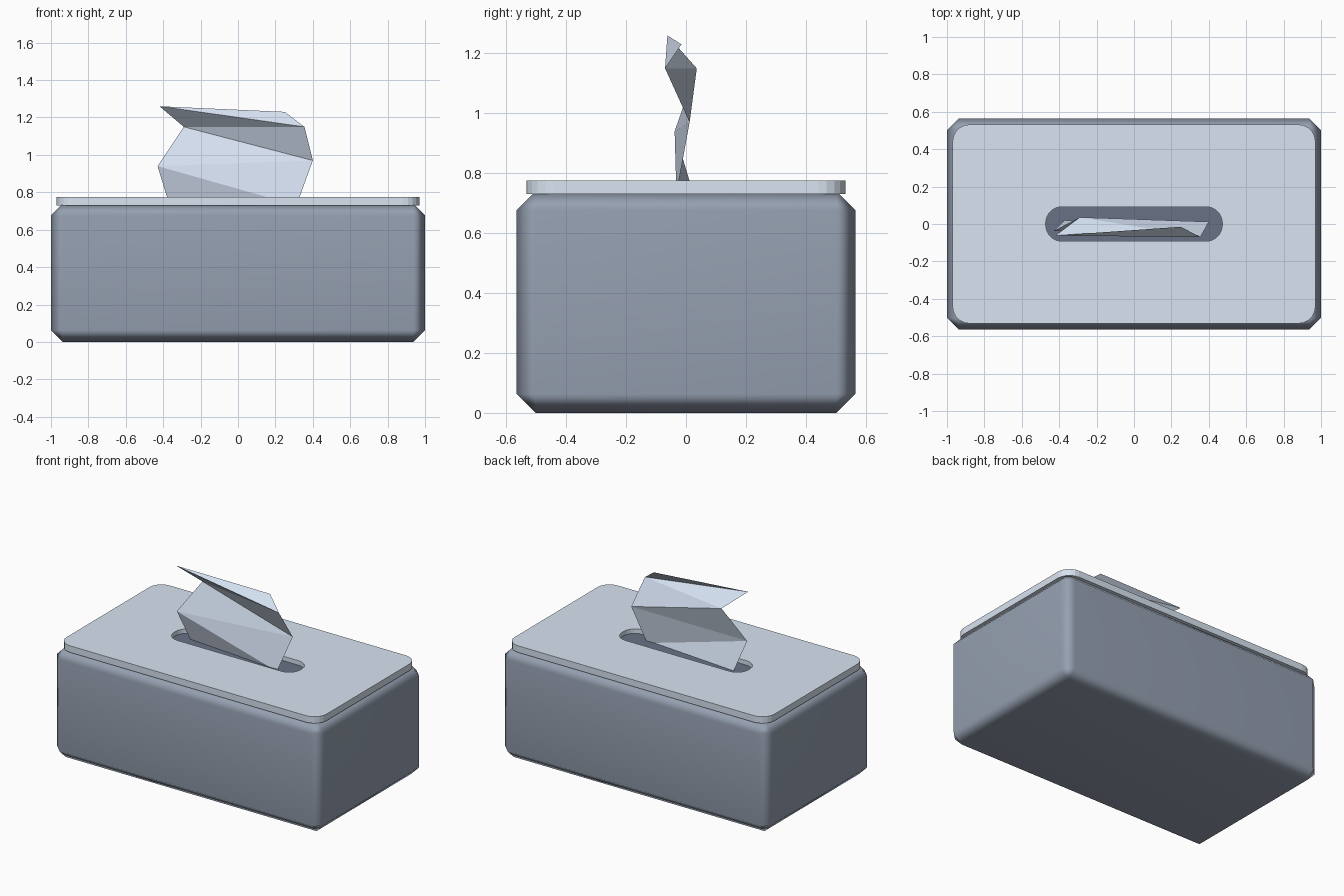
import bpy, bmesh
from math import sin, cos, pi, radians

if "Cube" in bpy.data.objects:
    bpy.data.objects.remove(bpy.data.objects["Cube"])


def make_object(name, bm, color):
    bmesh.ops.recalc_face_normals(bm, faces=bm.faces)
    mesh = bpy.data.meshes.new(name)
    bm.to_mesh(mesh)
    bm.free()
    obj = bpy.data.objects.new(name, mesh)
    bpy.context.collection.objects.link(obj)
    mat = bpy.data.materials.new(name + "_color")
    mat.diffuse_color = (*color, 1)
    mat.use_nodes = True
    mat.node_tree.nodes["Principled BSDF"].inputs["Base Color"].default_value = mat.diffuse_color
    mesh.materials.append(mat)
    return obj


def rounded_ring(bm, hx, hy, r, z, seg=5):
    """Loop of vertices around a rounded rectangle."""
    ring = []
    for k, (sx, sy) in enumerate([(1, 1), (-1, 1), (-1, -1), (1, -1)]):
        for i in range(seg + 1):
            a = (k + i / seg) * pi / 2
            ring.append(bm.verts.new((sx * (hx - r) + r * cos(a),
                                      sy * (hy - r) + r * sin(a), z)))
    return ring


def bridge(bm, a, b):
    n = len(a)
    for i in range(n):
        j = (i + 1) % n
        bm.faces.new((a[i], a[j], b[j], b[i]))


# Box body: chamfered block with soft shading
bm = bmesh.new()
bmesh.ops.create_cube(bm, size=1)
for v in bm.verts:
    v.co = (v.co.x * 2, v.co.y * 1.13, (v.co.z + 0.5) * 0.74)
bmesh.ops.bevel(bm, geom=bm.edges[:], offset=0.063, segments=1,
                affect='EDGES', profile=0.5)
body = make_object("box_body", bm, (0.30, 0.35, 0.435))
bpy.context.view_layer.objects.active = body
body.select_set(True)
bpy.ops.object.shade_smooth_by_angle(angle=radians(60))
weighted = body.modifiers.new("weighted_normals", 'WEIGHTED_NORMAL')
weighted.keep_sharp = True

# Lid plate with a rounded slot through it
bm = bmesh.new()
outer, slot = (0.97, 0.532, 0.09), (0.472, 0.092, 0.085)
rings = [rounded_ring(bm, *shape, z) for shape, z in
         ((outer, 0.73), (outer, 0.775), (slot, 0.775), (slot, 0.73))]
for i in range(4):
    bridge(bm, rings[i], rings[(i + 1) % 4])
make_object("lid_plate", bm, (0.69, 0.77, 0.88))

# Dark floor visible inside the slot
bm = bmesh.new()
low = rounded_ring(bm, *slot, 0.725)
high = rounded_ring(bm, *slot, 0.745)
bridge(bm, low, high)
bm.faces.new(low)
bm.faces.new(high)
make_object("slot_floor", bm, (0.14, 0.17, 0.24))

# Folded tissue: left and right point of each fold, going up
folds = [((-0.366, 0.025, 0.73), (0.313, -0.032, 0.73)),
         ((-0.43, -0.038, 0.94), (0.40, 0.012, 0.97)),
         ((-0.29, 0.036, 1.15), (0.355, -0.07, 1.15)),
         ((-0.42, -0.062, 1.26), (0.25, -0.015, 1.23))]
bm = bmesh.new()
rows = [[bm.verts.new(p) for p in row] for row in folds]
for (l0, r0), (l1, r1) in zip(rows, rows[1:]):
    bm.faces.new((l0, r0, l1))
    bm.faces.new((l1, r0, r1))
make_object("tissue", bm, (0.69, 0.78, 0.92))
